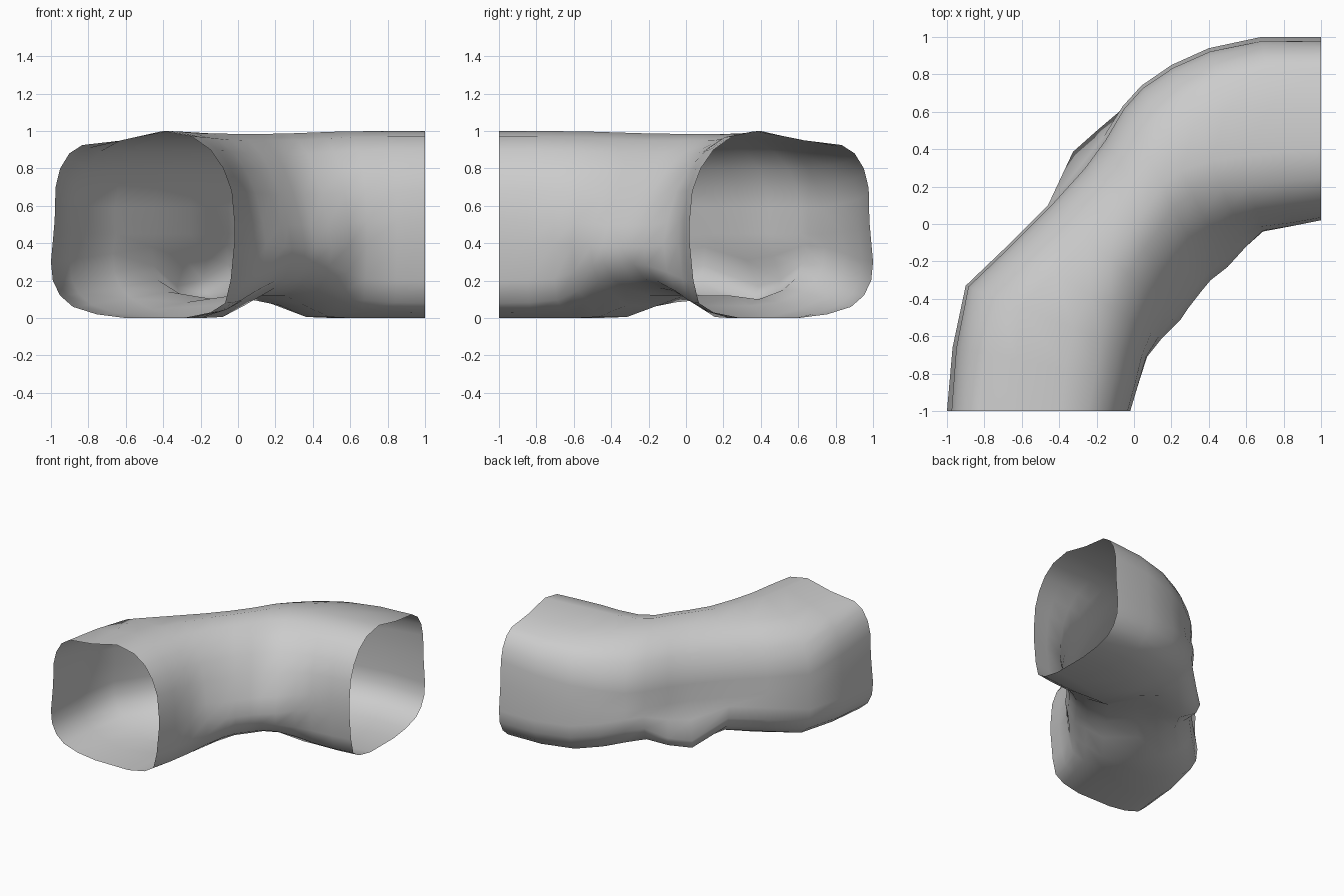
import bpy, bmesh
from mathutils import Vector

if "Cube" in bpy.data.objects:
    bpy.data.objects.remove(bpy.data.objects["Cube"])

# Cross-sections: (0 = inner side .. 1 = outer side, height)
END = [(.39, 1), (.61, .95), (.83, .925), (.9, .88), (.95, .8), (.975, .7),
       (.98, .52), (1, .3), (.99, .2), (.95, .12), (.88, .06), (.75, .02),
       (.59, 0), (.28, 0), (.13, .03), (.05, .08), (.02, .2), (0, .4),
       (0, .52), (.015, .68), (.06, .8), (.13, .9), (.23, .97)]
MID = [(.55, .985), (.7, .95), (.83, .89), (.91, .80), (.96, .70), (.985, .59),
       (.98, .45), (.98, .31), (1, .17), (.97, .1), (.88, .08), (.74, .1),
       (.58, .12), (.33, .12), (.17, .16), (.08, .21), (.02, .29), (0, .38),
       (.04, .5), (.12, .66), (.21, .79), (.3, .88), (.42, .95)]

# Stations: inner xy, outer xy, blend towards MID, shoulder, floor, outer bulge
STATIONS = [
    ((-.02, -1), (-1, -1), 0, 0, 0, 0),
    ((.025, -.85), (-.97, -.66), .02, .5, 0, 0),
    ((.07, -.71), (-.9, -.33), .12, 1, 0, 0),
    ((.15, -.61), (-.67, -.11), .5, 1, .05, 0),
    ((.25, -.51), (-.46, .10), .9, 1, .55, 0),
    ((.29, -.45), (-.27, .31), 1, 1, 1, .1),
    ((.36, -.36), (-.16, .46), 1, 1, 1, .06),
    ((.41, -.30), (-.06, .63), 1, 1, 1, 0),
    ((.5, -.23), (.04, .74), .9, 1, .55, 0),
    ((.6, -.12), (.2, .85), .5, .8, .05, 0),
    ((.69, -.04), (.4, .94), .12, .6, 0, 0),
    ((.85, -.01), (.68, 1), .02, .3, 0, 0),
    ((1, .02), (1, 1), 0, 0, 0, 0),
]
SHOULDER = range(1, 7)
BULGE = {7: .35, 8: 1, 9: .95, 10: .5}
FLOOR = (11, 12, 13)

# Open bent duct skinned ring by ring
bm = bmesh.new()
rings = []
for inner, outer, w, shoulder, floor, bulge in STATIONS:
    a, b = Vector(inner), Vector(outer)
    # the outer lower lip drops where the duct bulges and lifts beside it
    lip = min(1, bulge * 12)
    ring = []
    for i, (e, m) in enumerate(zip(END, MID)):
        k = (shoulder if i in SHOULDER else floor if i in FLOOR
             else lip if i in BULGE else w)
        t, z = Vector(e).lerp(Vector(m), k)
        if i in BULGE:
            z += .09 * w * (1 - lip)
        elif i == 11:
            z += .05 * w * (1 - floor)
        p = a + (b - a) * (t + bulge * BULGE.get(i, 0))
        ring.append(bm.verts.new((p.x, p.y, z)))
    rings.append(ring)
n = len(END)
for r, s in zip(rings, rings[1:]):
    for i in range(n):
        j = (i + 1) % n
        bm.faces.new((r[i], r[j], s[j], s[i]))
bmesh.ops.recalc_face_normals(bm, faces=bm.faces)
for f in bm.faces:
    f.smooth = True

mesh = bpy.data.meshes.new("bent_duct")
bm.to_mesh(mesh)
bm.free()
duct = bpy.data.objects.new("bent_duct", mesh)
bpy.context.collection.objects.link(duct)
